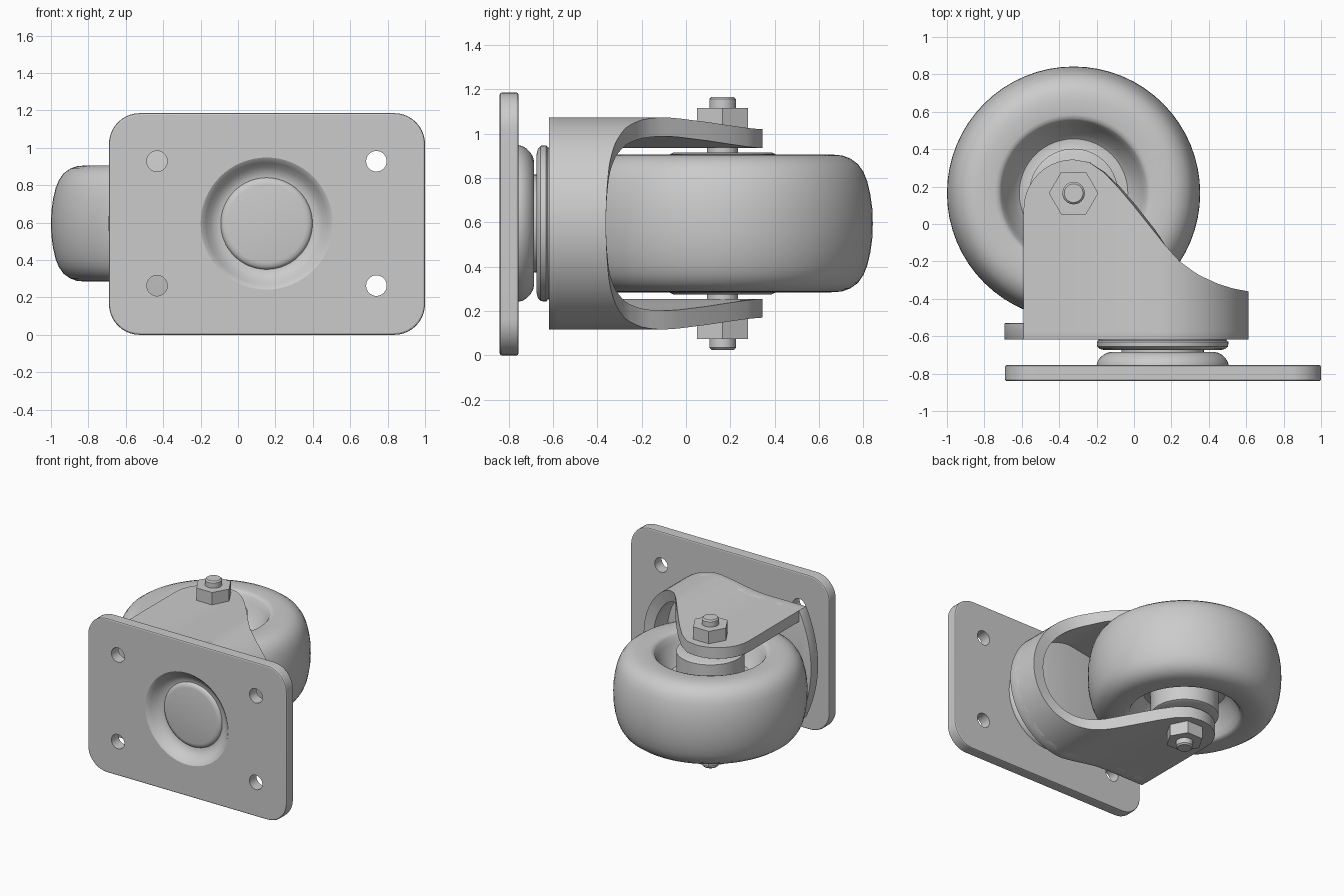
import bpy, bmesh
from math import sin, cos, pi, radians

if "Cube" in bpy.data.objects:
    bpy.data.objects.remove(bpy.data.objects["Cube"])

ZC = 0.595                 # mid height: everything is symmetric about it
SWIVEL = (0.153, 0, ZC)    # swivel axis runs along y
AXLE = (-0.323, 0.165, ZC) # wheel axis runs along z


def make(name, verts, faces):
    bm = bmesh.new()
    vs = [bm.verts.new(v) for v in verts]
    for f in faces:
        bm.faces.new([vs[i] for i in f])
    me = bpy.data.meshes.new(name)
    bm.to_mesh(me)
    bm.free()
    ob = bpy.data.objects.new(name, me)
    bpy.context.collection.objects.link(ob)
    return ob


def finish(ob, angle=32):
    bpy.ops.object.select_all(action='DESELECT')
    bpy.context.view_layer.objects.active = ob
    ob.select_set(True)
    for m in list(ob.modifiers):
        bpy.ops.object.modifier_apply(modifier=m.name)
    bpy.ops.object.shade_smooth_by_angle(angle=radians(angle))


def tidy(ob):
    bm = bmesh.new()
    bm.from_mesh(ob.data)
    bmesh.ops.remove_doubles(bm, verts=bm.verts, dist=1e-5)
    bmesh.ops.dissolve_degenerate(bm, edges=bm.edges, dist=1e-6)
    bmesh.ops.recalc_face_normals(bm, faces=bm.faces)
    bm.to_mesh(ob.data)
    bm.free()


def lathe(name, profile, centre, axis='z', seg=64, smooth=True):
    """Revolve (radius, height) points round an axis through centre."""
    cx, cy, cz = centre
    verts, faces, n = [], [], len(profile)
    for k in range(seg):
        c, s = cos(2 * pi * k / seg), sin(2 * pi * k / seg)
        for r, h in profile:
            verts.append((cx + r * c, cy + r * s, cz + h) if axis == 'z'
                         else (cx + r * c, cy + h, cz + r * s))
        k2 = (k + 1) % seg
        for i in range(n - 1):
            faces.append((k * n + i, k * n + i + 1, k2 * n + i + 1, k2 * n + i))
    ob = make(name, verts, faces)
    tidy(ob)
    if smooth:
        finish(ob)
    return ob


def prism(name, outline, y0, y1, bevel):
    """Extrude an (x, z) outline along y."""
    n = len(outline)
    verts = [(x, y, z) for y in (y0, y1) for x, z in outline]
    faces = [range(n), range(n, 2 * n)]
    faces += [(i, (i + 1) % n, n + (i + 1) % n, n + i) for i in range(n)]
    ob = make(name, verts, faces)
    tidy(ob)
    b = ob.modifiers.new('edge', 'BEVEL')
    b.width, b.segments, b.angle_limit = bevel, 2, radians(40)
    return ob


# Mounting plate with rounded corners, four bolt holes and a central opening
R = 0.165
outline = []
for k, (x, z) in enumerate([(1 - R, 1.185 - R), (-0.69 + R, 1.185 - R),
                            (-0.69 + R, R), (1 - R, R)]):
    outline += [(x + R * cos(pi / 2 * (k + t / 10)), z + R * sin(pi / 2 * (k + t / 10)))
                for t in range(11)]
plate = prism('mounting_plate', outline, -0.84, -0.755, 0.01)
holes = [(x, z, 0.055) for x in (-0.433, 0.74) for z in (0.263, 0.928)]
holes.append((SWIVEL[0], ZC, 0.353))
cutters = []
for x, z, r in holes:
    c = lathe('hole_cutter', [(0, -1), (r, -1), (r, -0.6), (0, -0.6)], (x, 0, z), 'y',
              64 if r > 0.1 else 32, False)
    c.hide_render = True
    m = plate.modifiers.new('hole', 'BOOLEAN')
    m.operation, m.solver, m.object = 'DIFFERENCE', 'EXACT', c
    cutters.append(c)
finish(plate, 18)
for c in cutters:
    bpy.data.objects.remove(c)

# Pressed dish in the plate, rivet head and swivel bearing
lathe('plate_dish', [(0, -0.76), (0.25, -0.76), (0.275, -0.768), (0.30, -0.785),
                     (0.325, -0.815), (0.34, -0.832), (0.353, -0.84), (0.353, -0.755),
                     (0.349, -0.738), (0.337, -0.718), (0.318, -0.7), (0.298, -0.689),
                     (0.275, -0.684), (0, -0.684)], SWIVEL, 'y')
lathe('rivet_head', [(0, -0.782), (0.21, -0.782), (0.23, -0.778), (0.242, -0.768),
                     (0.246, -0.758), (0.246, -0.74), (0, -0.74)], SWIVEL, 'y')
lathe('swivel_neck', [(0, -0.70), (0.22, -0.70), (0.22, -0.65), (0, -0.65)], SWIVEL, 'y')
lathe('swivel_bearing', [(0, -0.673), (0.315, -0.673), (0.335, -0.668), (0.35, -0.655),
                         (0.352, -0.63), (0.342, -0.622), (0.342, -0.60), (0, -0.60)],
      SWIVEL, 'y')

# Fork: a U-shaped wall whose top edge follows the side profile
FX, FR = 0.132, 0.48
edge = [(-0.325 - 0.265 * cos(t * pi / 20), 0.08 + 0.265 * sin(t * pi / 20))
        for t in range(11)]
edge += [(-0.24, 0.33), (-0.16, 0.275), (-0.08, 0.19), (0, 0.095), (0.1, -0.03),
         (0.18, -0.13), (0.245, -0.2), (0.34, -0.27), (0.45, -0.32), (0.53, -0.345),
         (0.61, -0.36)]


def top(x):
    for (xa, ya), (xb, yb) in zip(edge, edge[1:]):
        if x <= xb:
            return ya + (yb - ya) * (x - xa) / (xb - xa)
    return edge[-1][1]


def half_width(x):
    """The arms lean in from the round front towards the axle."""
    t = min(1, max(0, (0.2 - x) / 0.45))
    return FR - 0.055 * t * t * (3 - 2 * t)


side = [x for x, y in edge if x < FX - 0.01]
path = [(x, half_width(x)) for x in side]
path += [(FX + FR * sin(pi * k / 40), half_width(FX + FR * sin(pi * k / 40)) * cos(pi * k / 40))
         for k in range(41)]
path += [(x, -half_width(x)) for x in reversed(side)]
ROWS = 16
n = ROWS + 1
verts = [(x, -0.58 + (top(x) + 0.58) * j / ROWS, ZC + dz)
         for x, dz in path for j in range(n)]
faces = [(a, a + n, a + n + 1, a + 1) for i in range(len(path) - 1)
         for a in range(i * n, i * n + ROWS)]
fork = make('fork_arms', verts, faces)
s = fork.modifiers.new('thickness', 'SOLIDIFY')
s.thickness, s.offset = 0.085, -1
finish(fork)

# Fork base with a bowed rear lip
W = half_width(-0.59)
base = [(x, ZC + dz) for x, dz in path]
base += [(-0.59 - 0.102 * (1 - (k / 10) ** 2), ZC + W * k / 10) for k in range(-9, 10)]
finish(prism('fork_base', base, -0.618, -0.53, 0.018))

# Wheel: rounded tyre, sloping recessed face and raised hub
half = [(0, 0.32), (0.222, 0.32), (0.2375, 0.312), (0.2375, 0.12), (0.26, 0.113),
        (0.29, 0.115), (0.317, 0.14), (0.37, 0.25), (0.388, 0.292), (0.4, 0.305),
        (0.42, 0.311), (0.50, 0.31), (0.54, 0.306), (0.575, 0.293), (0.61, 0.268),
        (0.635, 0.232), (0.652, 0.19), (0.666, 0.13), (0.675, 0.065), (0.677, 0)]
lathe('wheel', half + [(r, -h) for r, h in half[-2::-1]], AXLE)

# Axle, with a spacer and hex nut at each end
lathe('axle', [(0, -0.57), (0.05, -0.57), (0.06, -0.56), (0.06, 0.56), (0.05, 0.57),
               (0, 0.57)], AXLE, seg=32)
for label, d in (('upper', 1), ('lower', -1)):
    lathe(label + '_spacer', [(0, 0.31 * d), (0.07, 0.31 * d), (0.07, 0.36 * d),
                              (0, 0.36 * d)], AXLE, seg=32)
    lathe(label + '_nut', [(0, 0.40 * d), (0.132, 0.40 * d), (0.132, 0.52 * d),
                           (0, 0.52 * d)], AXLE, seg=6)
